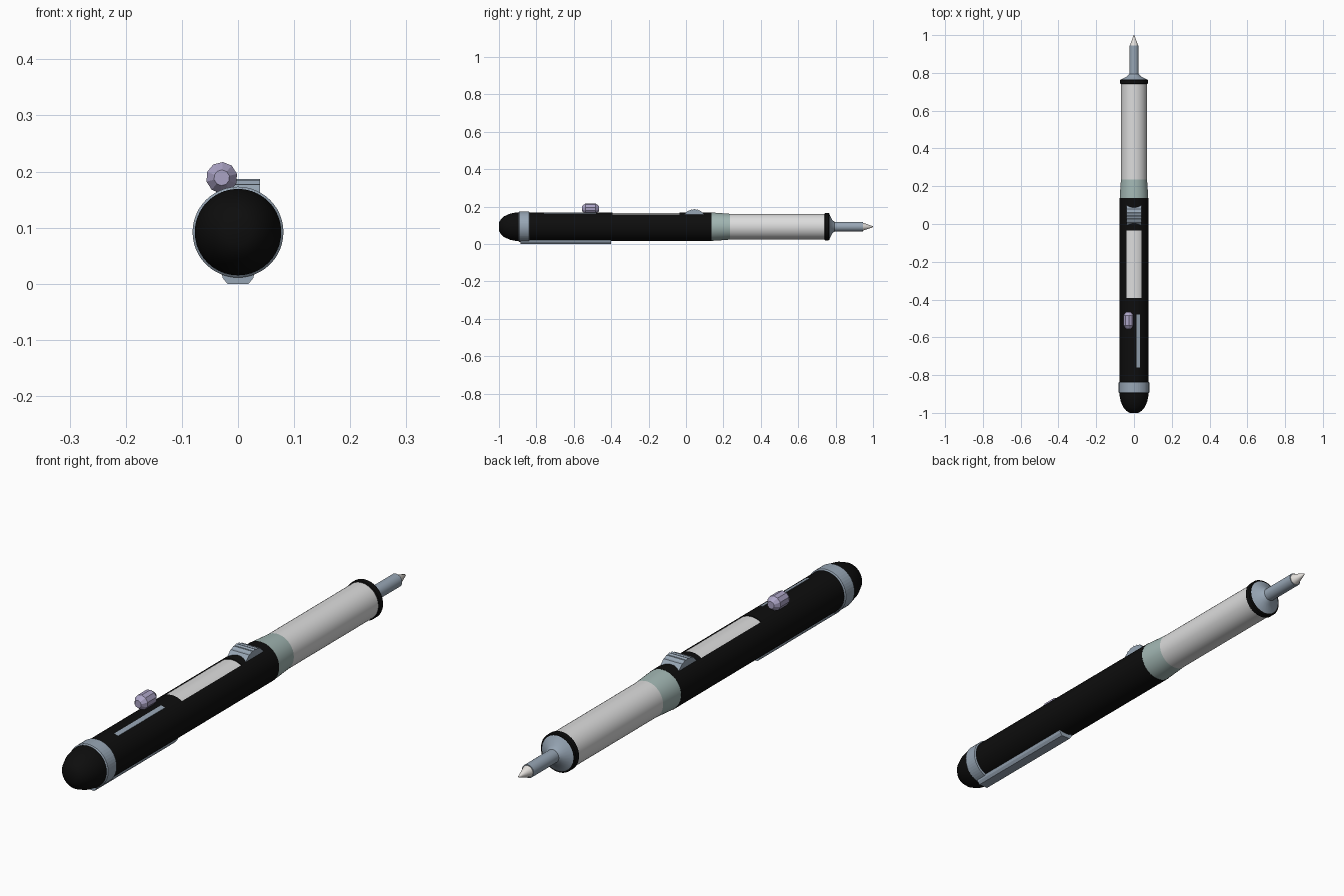
import bpy, bmesh, math
from mathutils import Matrix, Vector

if "Cube" in bpy.data.objects:
    bpy.data.objects.remove(bpy.data.objects["Cube"])

CZ = 0.092  # height of the pen axis


def material(name, r, g, b):
    m = bpy.data.materials.new(name)
    m.diffuse_color = (r, g, b, 1)
    m.use_nodes = True
    m.node_tree.nodes["Principled BSDF"].inputs["Base Color"].default_value = m.diffuse_color
    return m


BLACK = material("black", 0.004, 0.004, 0.004)
STEEL = material("blue grey", 0.31, 0.38, 0.46)
GREEN = material("pale green", 0.36, 0.47, 0.45)
WHITE = material("white", 0.72, 0.72, 0.72)
LILAC = material("lilac", 0.41, 0.37, 0.56)
TIP = material("tip cream", 0.78, 0.75, 0.72)


def finish(name, bm, mat, angle=None):
    bmesh.ops.recalc_face_normals(bm, faces=bm.faces)
    me = bpy.data.meshes.new(name)
    bm.to_mesh(me)
    bm.free()
    me.materials.append(mat)
    ob = bpy.data.objects.new(name, me)
    bpy.context.collection.objects.link(ob)
    if angle:
        bpy.ops.object.select_all(action='DESELECT')
        ob.select_set(True)
        bpy.context.view_layer.objects.active = ob
        bpy.ops.object.shade_smooth_by_angle(angle=math.radians(angle))
    return ob


def lathe(name, profile, mat, sides=40, x=0, z=CZ, angle=30, turn=0):
    """Closed solid of revolution along y from (y, radius) points."""
    bm = bmesh.new()
    rings = []
    for y, r in profile:
        ring = []
        for i in range(sides):
            a = 2 * math.pi * i / sides + turn
            ring.append(bm.verts.new((x + r * math.cos(a), y, z + r * math.sin(a))))
        rings.append(ring)
    for a, b in zip(rings, rings[1:]):
        for i in range(sides):
            j = (i + 1) % sides
            bm.faces.new((a[i], a[j], b[j], b[i]))
    bm.faces.new(rings[0])
    bm.faces.new(rings[-1])
    return finish(name, bm, mat, angle)


def box(name, lo, hi, mat, matrix=None):
    bm = bmesh.new()
    lo, hi = Vector(lo), Vector(hi)
    bmesh.ops.create_cube(bm, size=1)
    for v in bm.verts:
        v.co = Vector([(lo[k] + hi[k]) / 2 + v.co[k] * (hi[k] - lo[k]) for k in range(3)])
    if matrix:
        bm.transform(matrix)
    return finish(name, bm, mat)


def prism(name, pts, offset, mat):
    """Extrude a flat outline of 3D points by an offset."""
    bm = bmesh.new()
    f = bm.faces.new([bm.verts.new(p) for p in pts])
    ext = bmesh.ops.extrude_face_region(bm, geom=[f])
    bmesh.ops.translate(bm, verts=[e for e in ext["geom"] if isinstance(e, bmesh.types.BMVert)],
                        vec=offset)
    return finish(name, bm, mat)


# Barrel, front to back
lathe("end_cap", [(-1.0, 0.022), (-0.99, 0.04), (-0.972, 0.056), (-0.94, 0.07),
                  (-0.905, 0.077), (-0.88, 0.077)], BLACK)
lathe("collar_ring", [(-0.895, 0.077), (-0.891, 0.081), (-0.84, 0.081), (-0.836, 0.077)],
      STEEL, sides=48, angle=None)
body = lathe("body", [(-0.88, 0.0765), (0.137, 0.0765)], BLACK)
lathe("green_sleeve", [(0.137, 0.0755), (0.16, 0.0745), (0.235, 0.069)], GREEN)
lathe("white_barrel", [(0.235, 0.069), (0.745, 0.069)], WHITE)
lathe("black_band", [(0.74, 0.07), (0.743, 0.073), (0.762, 0.073), (0.766, 0.07)], BLACK)
lathe("nose_flange", [(0.764, 0.069), (0.77, 0.06), (0.782, 0.036), (0.795, 0.025), (0.945, 0.025)],
      STEEL, sides=24)
lathe("tip", [(0.944, 0.022), (0.998, 0.003), (1.0, 0.001)], TIP, sides=20)

# Window cut into the body, showing the inner tube
cutter = box("window_cutter", (-0.04, -0.392, 0.14), (0.04, -0.035, 0.25), BLACK)
cutter.hide_render = True
cutter.hide_viewport = True
cut = body.modifiers.new("window", 'BOOLEAN')
cut.operation = 'DIFFERENCE'
cut.object = cutter
cut.solver = 'EXACT'
lathe("inner_tube", [(-0.396, 0.0735), (-0.03, 0.0735)], WHITE)

# Slot and its knob
tilt = Matrix.Translation((0, 0, CZ)) @ Matrix.Rotation(math.radians(17), 4, 'Y')
box("slot", (-0.0085, -0.76, 0.07), (0.0085, -0.48, 0.0772), STEEL, tilt)
lathe("knob", [(-0.556, 0.014), (-0.537, 0.028), (-0.484, 0.028), (-0.465, 0.014)], LILAC,
      sides=10, x=-0.029, z=0.189, angle=None, turn=0.25)
lathe("knob_stem", [(-0.53, 0.01), (-0.49, 0.01)], LILAC, sides=8, x=-0.026, z=0.165, angle=None)

# Thumb slider: arched block with ridges across it
y0, half, base, rise = 0.045, 0.06, 0.15, 0.035
pts = []
n = 14
for i in range(n + 1):
    t = -1 + 2 * i / n
    step = 0.0035 if i % 2 and 1 < i < n - 1 else 0
    pts.append((-0.039, y0 + half * t, base + rise * (1 - t * t) ** 0.8 + step - 0.002))
prism("thumb_slider", pts, (0.078, 0, 0), STEEL)

# Pocket clip under the body
clip = [(-0.03, -0.885, 0.02), (-0.027, -0.885, 0.010), (-0.019, -0.885, 0.003),
        (0.019, -0.885, 0.003), (0.027, -0.885, 0.010), (0.03, -0.885, 0.02)]
prism("clip", [(x, y, z - 0.003 if z < 0.005 else z) for x, y, z in clip], (0, 0.485, 0), STEEL)
